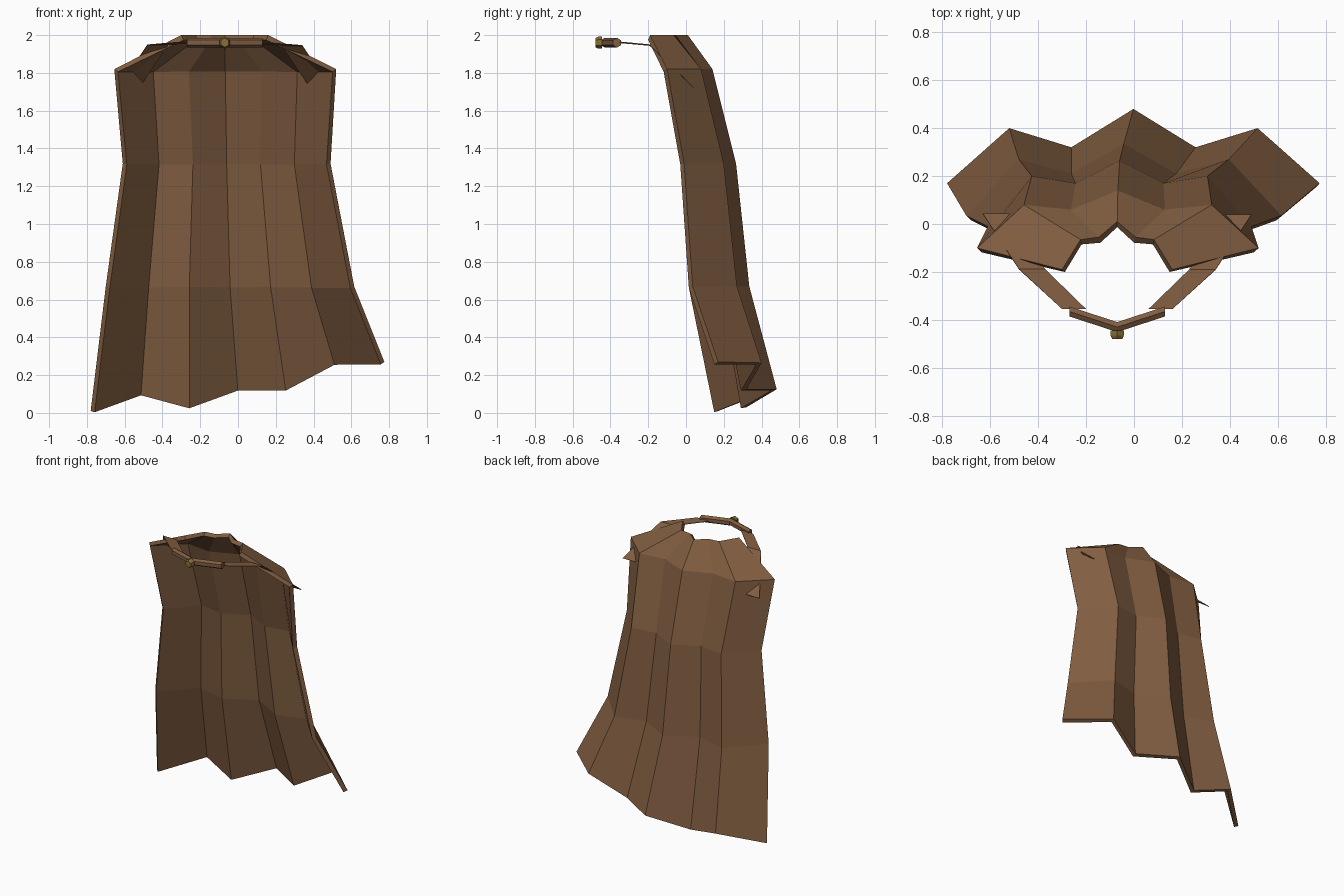
import bpy, bmesh
from math import cos, sin, pi, radians
from mathutils import Vector

if "Cube" in bpy.data.objects:
    bpy.data.objects.remove(bpy.data.objects["Cube"])

MID = -0.07  # x of the neck centre


def material(name, color):
    m = bpy.data.materials.new(name)
    m.diffuse_color = color
    m.use_nodes = True
    m.node_tree.nodes["Principled BSDF"].inputs["Base Color"].default_value = m.diffuse_color
    return m


brown = material("brown_cloth", (0.22, 0.11, 0.052, 1))
gold = material("old_gold", (0.24, 0.16, 0.04, 1))


def grid_object(name, rows, mat, thickness, closed=False):
    """Skin a list of equal-length point rows; closed joins rings and caps them."""
    bm = bmesh.new()
    vs = [[bm.verts.new(p) for p in row] for row in rows]
    n = len(rows[0])
    for a, b in zip(vs, vs[1:]):
        for i in range(n if closed else n - 1):
            j = (i + 1) % n
            bm.faces.new((a[i], a[j], b[j], b[i]))
    if closed:
        bm.faces.new(vs[0])
        bm.faces.new(vs[-1])
        bmesh.ops.recalc_face_normals(bm, faces=bm.faces)
    me = bpy.data.meshes.new(name)
    bm.to_mesh(me)
    bm.free()
    me.materials.append(mat)
    ob = bpy.data.objects.new(name, me)
    bpy.context.collection.objects.link(ob)
    if thickness:
        s = ob.modifiers.new("thickness", "SOLIDIFY")
        s.thickness = thickness
        s.offset = -1
    return ob


# Pleated cape: left x, right x, pleat y from edge to centre, height
levels = [
    (-0.30, 0.16, (-0.19, -0.065, -0.055, 0.01), 2.0),
    (-0.655, 0.52, (-0.10, 0.08, 0.06, 0.14), 1.82),
    (-0.61, 0.49, (-0.01, 0.20, 0.17, 0.265), 1.32),
    (-0.70, 0.615, (0.035, 0.27, 0.21, 0.335), 0.67),
    (-0.78, 0.775, (0.17, 0.40, 0.32, 0.48), None),
]
hem = (0.01, 0.10, 0.03, 0.125, 0.125, 0.265, 0.27)
rows = []
for x0, x1, ys, z in levels:
    rows.append([(x0 + (x1 - x0) * c / 6, ys[min(c, 6 - c)],
                  hem[c] if z is None else z) for c in range(7)])
grid_object("cape", rows, brown, 0.03)

# Flat shoulder straps, running from the clasp through the shoulders
strap = [(0.13, 0.23, -0.355, 1.962), (0.30, 0.41, -0.19, 1.947), (0.45, 0.56, 0.04, 1.725)]
for side, s in (("left", -1), ("right", 1)):
    pts = [[(MID + s * a, y, z), (MID + s * b, y, z)] for a, b, y, z in strap]
    grid_object(side + "_strap", pts, brown, 0.004)

# Bent collar bar with a six-sided section
section = [(0.024 * cos(k * pi / 3 + pi / 2), 0.026 * sin(k * pi / 3 + pi / 2)) for k in range(6)]
bar = [[(MID + dx, y + a, 1.96 + b) for a, b in section]
       for dx, y in ((-0.2, -0.365), (0, -0.43), (0.2, -0.365))]
grid_object("collar_bar", bar, brown, 0, closed=True)

# Six-sided clasp stud
stud = [[(MID + r * cos(k * pi / 3 + pi / 2), y, 1.96 + r * sin(k * pi / 3 + pi / 2)) for k in range(6)]
        for y, r in ((-0.48, 0.024), (-0.465, 0.032), (-0.445, 0.032))]
grid_object("clasp_stud", stud, gold, 0, closed=True)
